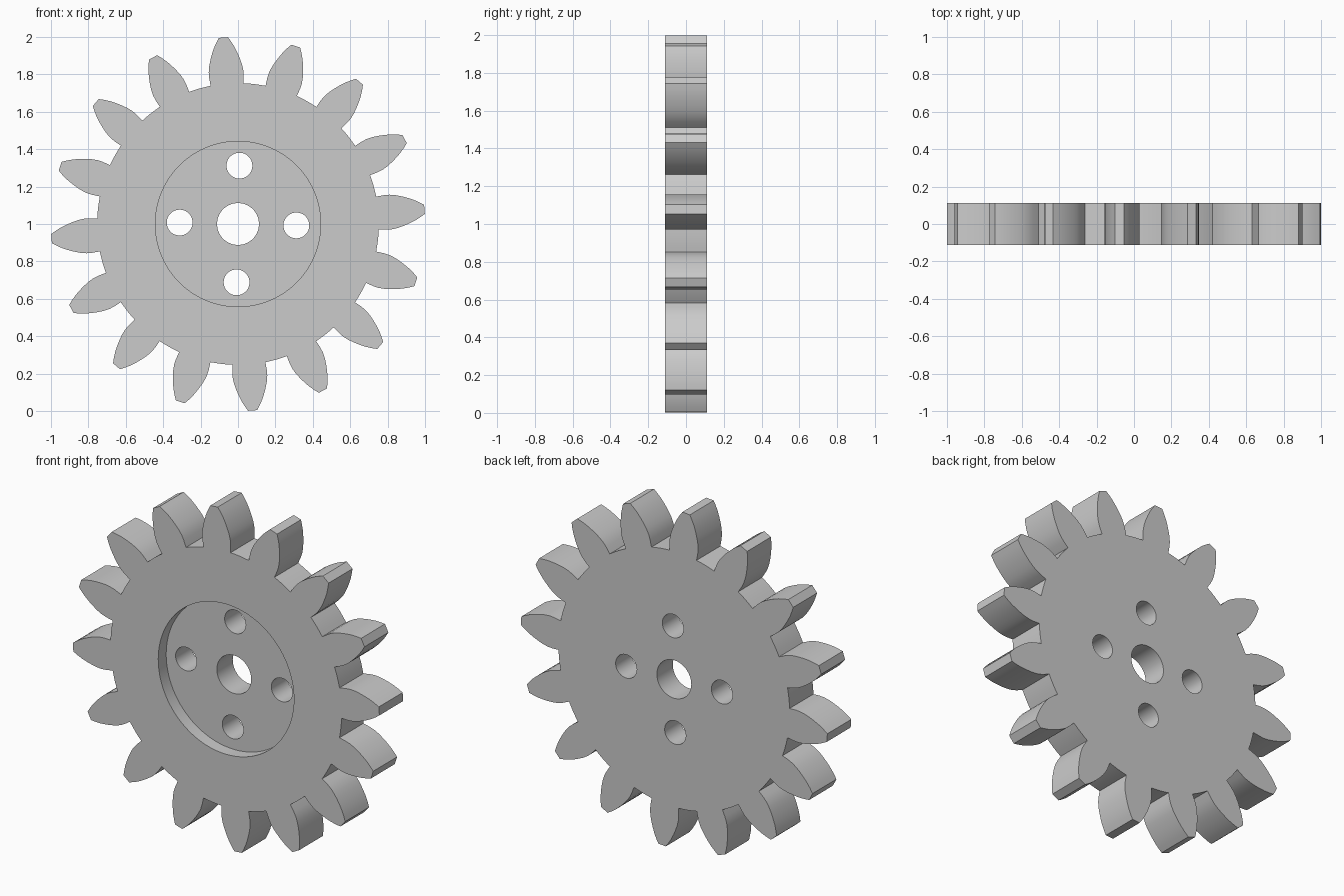
import bpy, bmesh
from math import sin, cos, pi, radians, atan2, hypot

if "Cube" in bpy.data.objects:
    bpy.data.objects.remove(bpy.data.objects["Cube"])

TEETH = 16
HALF = 0.111          # half thickness of the gear
FIRST = radians(4.5)  # angle of the first tooth

steel = bpy.data.materials.new("grey_steel")
steel.use_nodes = True
grey = (0.6, 0.6, 0.6, 1)
steel.diffuse_color = grey
steel.node_tree.nodes["Principled BSDF"].inputs["Base Color"].default_value = grey


def prism(name, points, y0, y1):
    """Extrude an outline of (x, z) points along y."""
    bm = bmesh.new()
    face = bm.faces.new([bm.verts.new((x, y0, z)) for x, z in points])
    top = bmesh.ops.extrude_face_region(bm, geom=[face])["geom"]
    moved = [v for v in top if isinstance(v, bmesh.types.BMVert)]
    bmesh.ops.translate(bm, verts=moved, vec=(0, y1 - y0, 0))
    bmesh.ops.recalc_face_normals(bm, faces=bm.faces)
    mesh = bpy.data.meshes.new(name)
    bm.to_mesh(mesh)
    bm.free()
    mesh.materials.append(steel)
    obj = bpy.data.objects.new(name, mesh)
    bpy.context.collection.objects.link(obj)
    return obj


def disc(x, z, r, n):
    return [(x + r * cos(2 * pi * i / n), z + r * sin(2 * pi * i / n)) for i in range(n)]


# Tooth flank: distance along the tooth axis, half width
flank = [(0.748, 0.088), (0.79, 0.0925), (0.82, 0.0925), (0.85, 0.088), (0.88, 0.08),
         (0.91, 0.07), (0.945, 0.056), (0.975, 0.04), (1.0, 0.0245)]
tooth = [(u, -w) for u, w in flank] + [(u, w) for u, w in reversed(flank)]
root_r = hypot(*flank[0])
root_a = atan2(flank[0][1], flank[0][0])
gap = 2 * pi / TEETH - 2 * root_a

# Toothed outline with root arcs between the teeth
outline = []
for i in range(TEETH):
    a = FIRST + 2 * pi * i / TEETH
    outline += [(u * cos(a) - v * sin(a), 1 + u * sin(a) + v * cos(a)) for u, v in tooth]
    for k in (1, 2, 3):
        b = a + root_a + gap * k / 4
        outline.append((root_r * cos(b), 1 + root_r * sin(b)))
gear = prism("gear", outline, -HALF, HALF)

# Front recess, axle bore and four bolt holes
cutters = [prism("recess_cutter", disc(0, 1, 0.442, 96), -0.3, -HALF + 0.074),
           prism("bore_cutter", disc(0, 1, 0.112, 64), -0.3, 0.3)]
for i in range(4):
    a = i * pi / 2 - radians(1.4)
    cutters.append(prism("bolt_hole_cutter",
                         disc(0.312 * cos(a), 1 + 0.312 * sin(a), 0.069, 48), -0.3, 0.3))

bpy.ops.object.select_all(action="DESELECT")
bpy.context.view_layer.objects.active = gear
gear.select_set(True)
for cutter in cutters:
    cutter.hide_render = True
    mod = gear.modifiers.new("cut", "BOOLEAN")
    mod.operation = "DIFFERENCE"
    mod.solver = "EXACT"
    mod.object = cutter
    bpy.ops.object.modifier_apply(modifier=mod.name)
    bpy.data.objects.remove(cutter)

bpy.ops.object.shade_smooth_by_angle(angle=radians(25))
